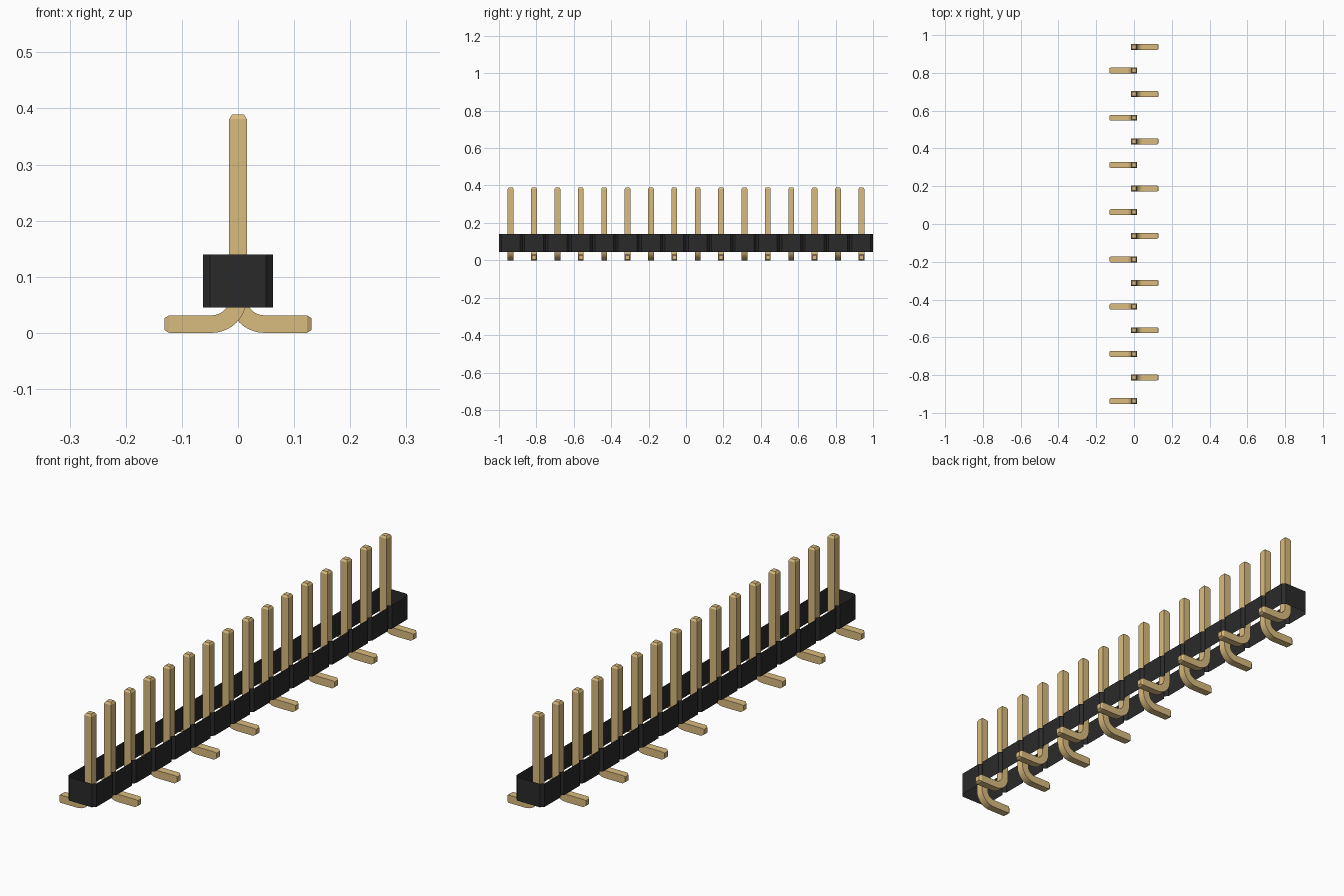
import bpy, bmesh, math
from mathutils import Vector

cube = bpy.data.objects.get("Cube")
if cube:
    bpy.data.objects.remove(cube, do_unlink=True)

COUNT = 16
PITCH = 2 / COUNT
HALF = PITCH / 2
CHAMFER = PITCH / 10
BODY_Z = (0.0455, 0.14)
PIN = 0.0156          # half thickness of a pin
TIP = 0.0105          # half thickness at the bevelled tips
BEVEL = 0.008
BEND = 3 * PIN        # centreline radius of the bend
TOP = 0.389
REACH = 0.131


def material(name, colour, roughness):
    mat = bpy.data.materials.new(name)
    mat.use_nodes = True
    mat.diffuse_color = colour
    bsdf = mat.node_tree.nodes["Principled BSDF"]
    bsdf.inputs["Base Color"].default_value = colour
    bsdf.inputs["Roughness"].default_value = roughness
    return mat


def finish(name, bm, mat):
    mesh = bpy.data.meshes.new(name)
    bm.to_mesh(mesh)
    bm.free()
    mesh.materials.append(mat)
    obj = bpy.data.objects.new(name, mesh)
    bpy.context.collection.objects.link(obj)
    return obj


gold = material("pin gold", (0.70, 0.50, 0.21, 1), 0.5)
black = material("body black", (0.023, 0.023, 0.023, 1), 0.7)

# Housing: a notched wall, open at the top and bottom
side = []
for i in range(COUNT):
    start = -1 + i * PITCH
    side.append((HALF - CHAMFER, start))
    side.append((HALF, start + CHAMFER))
    side.append((HALF, start + PITCH - CHAMFER))
side.append((HALF - CHAMFER, 1))
outline = side + [(-x, y) for x, y in reversed(side)]

bm = bmesh.new()
low, high = [[bm.verts.new((x, y, z)) for x, y in outline] for z in BODY_Z]
for i in range(len(outline)):
    j = (i + 1) % len(outline)
    bm.faces.new((low[i], low[j], high[j], high[i]))
finish("housing", bm, black)


# Pin: a square section swept down the post, round the bend and along the foot
def pin_stations():
    stations = [(0, TOP, 0, TIP), (0, TOP - BEVEL, 0, PIN)]
    steps = 10
    for k in range(steps + 1):
        a = math.pi / 2 * k / steps
        stations.append((BEND * (1 - math.cos(a)),
                         PIN + BEND * (1 - math.sin(a)), a, PIN))
    stations += [(REACH - BEVEL, PIN, math.pi / 2, PIN),
                 (REACH, PIN, math.pi / 2, TIP)]
    return stations


def build_pin(name, y, direction):
    bm = bmesh.new()
    rings = []
    for x, z, angle, half in pin_stations():
        across = Vector((math.cos(angle), 0, math.sin(angle)))
        ring = []
        for u, v in ((-1, -1), (1, -1), (1, 1), (-1, 1)):
            p = Vector((x, v * half, z)) + across * u * half
            ring.append(bm.verts.new((p.x * direction, y + p.y, p.z)))
        rings.append(ring)
    for a, b in zip(rings, rings[1:]):
        for i in range(4):
            j = (i + 1) % 4
            bm.faces.new((a[i], a[j], b[j], b[i]))
    bm.faces.new(rings[0])
    bm.faces.new(rings[-1])
    bmesh.ops.recalc_face_normals(bm, faces=bm.faces)
    return finish(name, bm, gold)


pins = [build_pin(f"pin_{i + 1}", -1 + (i + 0.5) * PITCH, 1 if i % 2 else -1)
        for i in range(COUNT)]

# Smooth only the bends
bpy.ops.object.select_all(action="DESELECT")
for pin in pins:
    pin.select_set(True)
bpy.context.view_layer.objects.active = pins[0]
bpy.ops.object.shade_smooth_by_angle(angle=math.radians(20))
